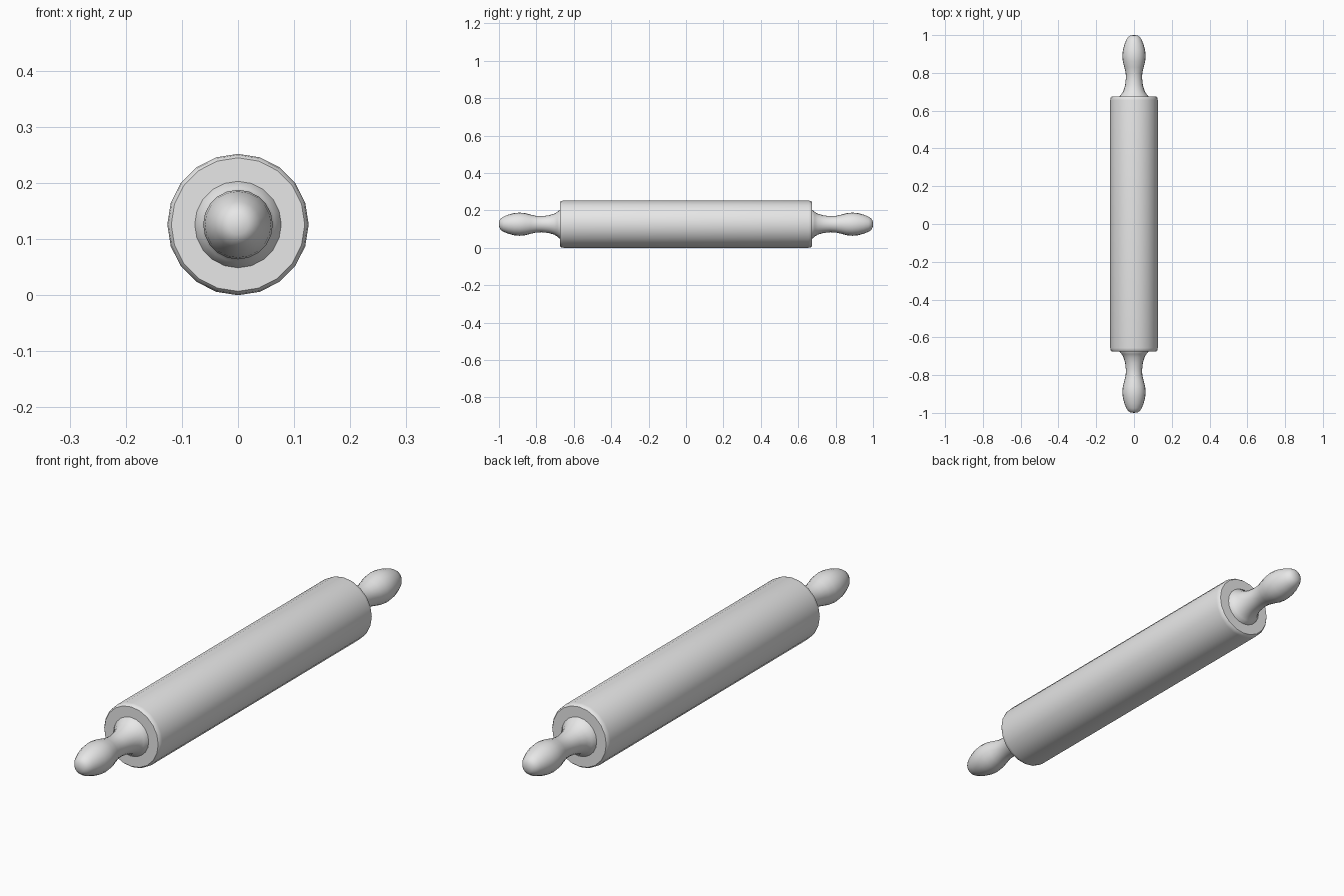
import bpy, bmesh, math

old = bpy.data.objects.get("Cube")
if old:
    bpy.data.objects.remove(old, do_unlink=True)

SIDES = 20
RADIUS = 0.126

grey = bpy.data.materials.new("plain_grey")
grey.use_nodes = True
grey.diffuse_color = (0.8, 0.8, 0.8, 1)
grey.node_tree.nodes["Principled BSDF"].inputs["Base Color"].default_value = (0.8, 0.8, 0.8, 1)


def lathe(name, profile, angle):
    """Turn (y, radius) points about the long axis; zero radius makes a pole."""
    bm = bmesh.new()
    rings = []
    for y, r in profile:
        count = SIDES if r > 0 else 1
        turns = [2 * math.pi * i / SIDES for i in range(count)]
        rings.append([bm.verts.new((r * math.sin(a), y, r * math.cos(a))) for a in turns])
    for a, b in zip(rings, rings[1:]):
        for i in range(SIDES):
            j = (i + 1) % SIDES
            corners = [a[i % len(a)], a[j % len(a)], b[j % len(b)], b[i % len(b)]]
            bm.faces.new(list(dict.fromkeys(corners)))
    bmesh.ops.recalc_face_normals(bm, faces=bm.faces)
    mesh = bpy.data.meshes.new(name)
    bm.to_mesh(mesh)
    bm.free()
    mesh.materials.append(grey)
    obj = bpy.data.objects.new(name, mesh)
    bpy.context.collection.objects.link(obj)
    obj.location.z = RADIUS
    bpy.ops.object.select_all(action='DESELECT')
    obj.select_set(True)
    bpy.context.view_layer.objects.active = obj
    bpy.ops.object.shade_smooth_by_angle(angle=math.radians(angle))
    return obj


# Roller barrel with softened rims
half = [(0.674, 0), (0.674, 0.119), (0.668, 0.124), (0.656, RADIUS)]
lathe("roller", half + [(-y, r) for y, r in reversed(half)], 45)

# Turned handles, from the flared collar to the rounded tip
handle = [(0.66, 0), (0.66, 0.078), (0.676, 0.077), (0.688, 0.066), (0.705, 0.056),
          (0.735, 0.047), (0.77, 0.043), (0.80, 0.044), (0.83, 0.051), (0.86, 0.059),
          (0.89, 0.062), (0.92, 0.059), (0.95, 0.051), (0.975, 0.041),
          (0.99, 0.031), (0.998, 0.018), (1.0, 0)]
for name, side in (("front_handle", -1), ("back_handle", 1)):
    lathe(name, [(side * y, r) for y, r in handle], 50)
